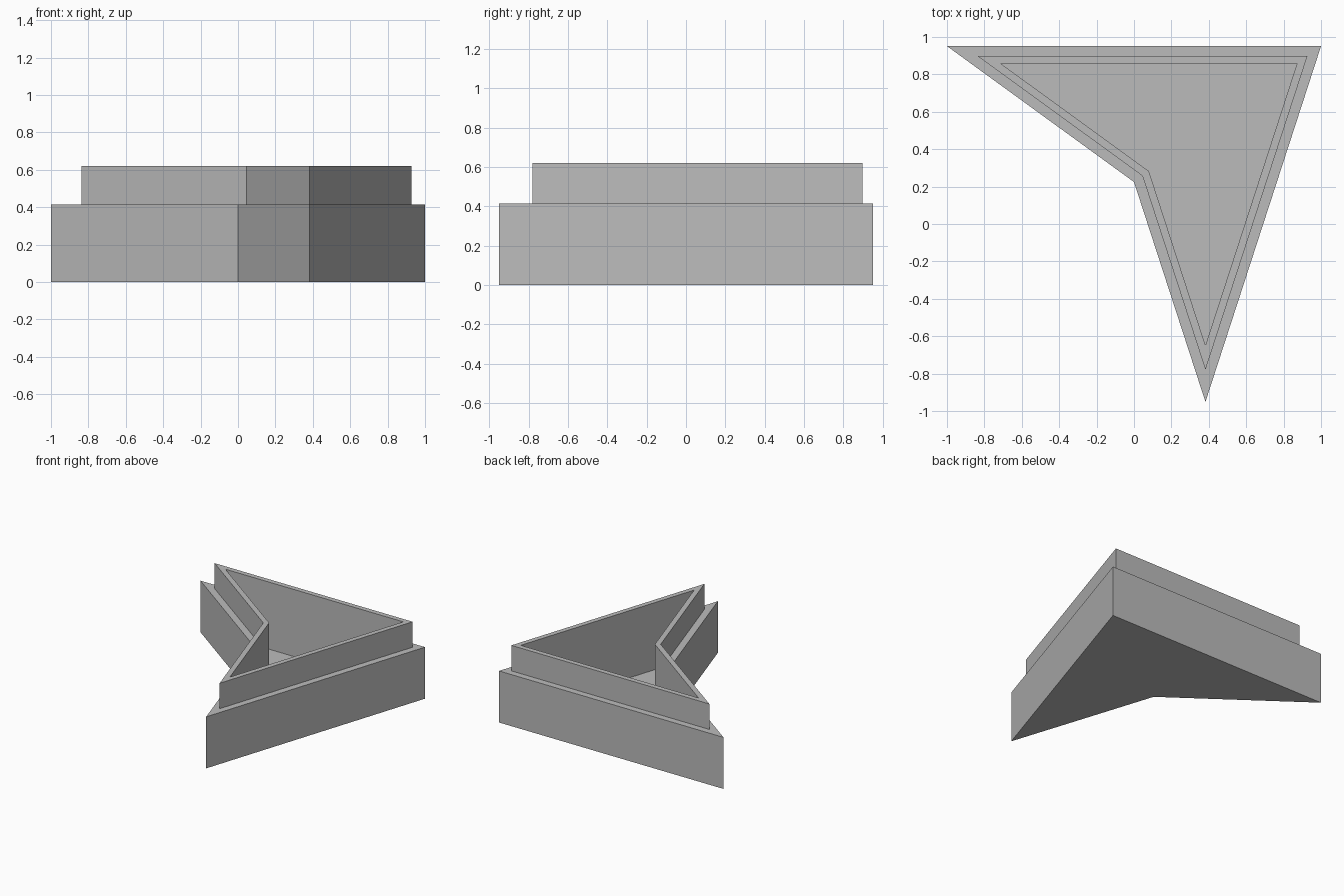
import bpy
import bmesh
from mathutils import Vector
from mathutils.geometry import intersect_line_line_2d, intersect_line_line

cube = bpy.data.objects.get("Cube")
if cube:
    bpy.data.objects.remove(cube, do_unlink=True)

# Plain grey finish
grey = bpy.data.materials.new("plain grey")
grey.use_nodes = True
colour = (0.5, 0.5, 0.5, 1)
grey.diffuse_color = colour
grey.node_tree.nodes["Principled BSDF"].inputs["Base Color"].default_value = colour

# Notched triangular outline, counter-clockwise from above
OUTLINE = [Vector(p) for p in
           ((-1, 0.951, 0), (0, 0.2245, 0), (0.382, -0.951, 0), (1, 0.951, 0))]


def inset(points, distance):
    """Move every side of the outline inwards by an equal distance."""
    sides = []
    for i, a in enumerate(points):
        b = points[(i + 1) % len(points)]
        along = (b - a).normalized()
        shift = Vector((-along.y, along.x, 0)) * distance
        sides.append((a + shift, b + shift))
    return [intersect_line_line(*sides[i - 1], *sides[i])[0]
            for i in range(len(sides))]


# Base, ledge, raised lip, rim and hollow: (inset, height) from bottom to floor
PROFILE = [(0, 0), (0, 0.415), (0.053, 0.415), (0.053, 0.62),
           (0.0935, 0.62), (0.0935, 0.08)]

bm = bmesh.new()
rings = []
for distance, height in PROFILE:
    points = inset(OUTLINE, distance)
    rings.append([bm.verts.new((p.x, p.y, height)) for p in points])

# Walls between neighbouring rings
for low, high in zip(rings, rings[1:]):
    for i in range(len(low)):
        j = (i + 1) % len(low)
        bm.faces.new((low[i], low[j], high[j], high[i]))

# Underside and inner floor
bm.faces.new(rings[0][::-1])
bm.faces.new(rings[-1])
bmesh.ops.recalc_face_normals(bm, faces=bm.faces)

mesh = bpy.data.meshes.new("notched_tray")
bm.to_mesh(mesh)
bm.free()
mesh.materials.append(grey)
tray = bpy.data.objects.new("notched_tray", mesh)
bpy.context.collection.objects.link(tray)
